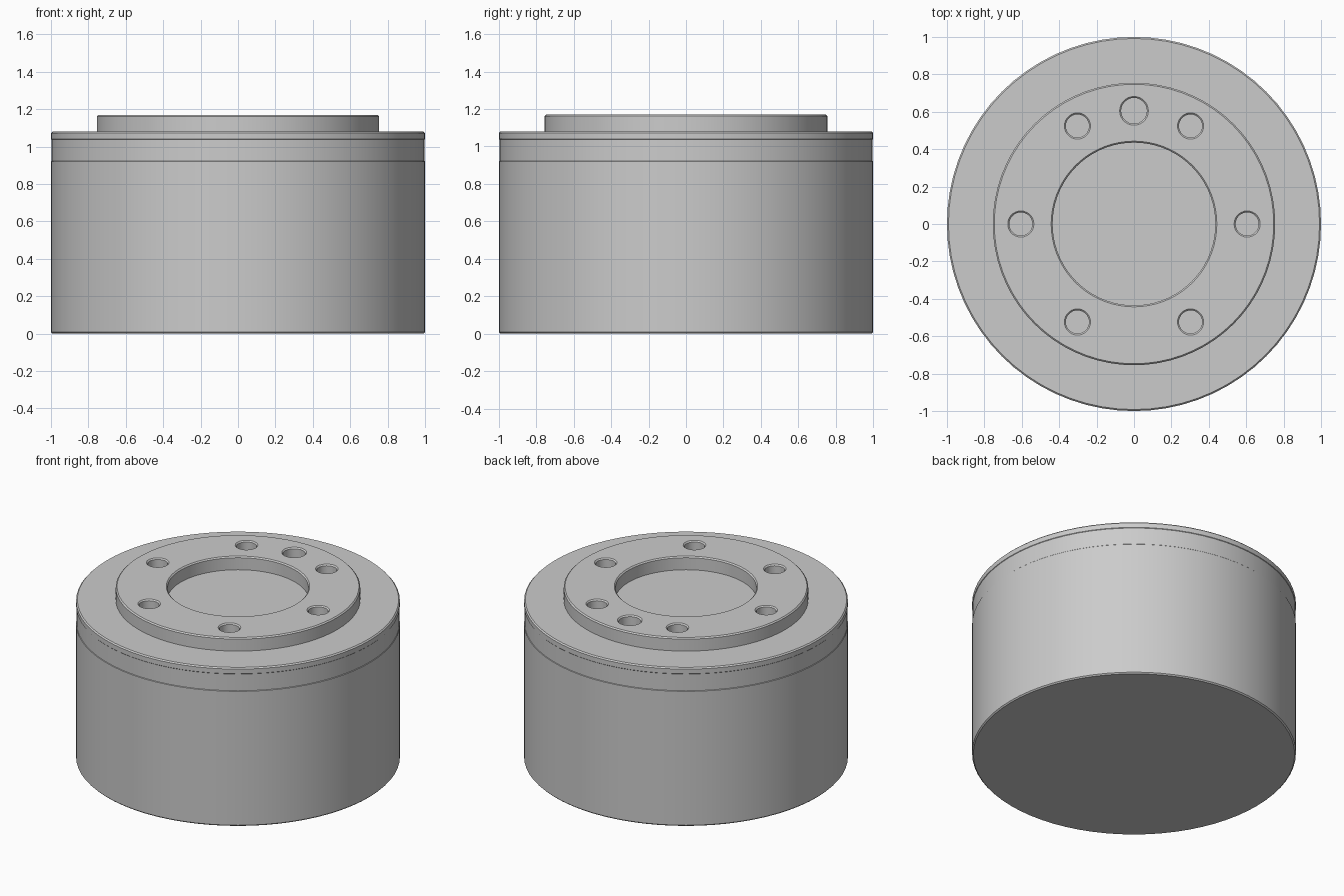
import bpy, bmesh, math
from mathutils import Vector

if "Cube" in bpy.data.objects:
    bpy.data.objects.remove(bpy.data.objects["Cube"], do_unlink=True)

grey = bpy.data.materials.new("machined grey")
grey.use_nodes = True
colour = (0.6, 0.6, 0.6, 1)
grey.diffuse_color = colour
grey.node_tree.nodes["Principled BSDF"].inputs["Base Color"].default_value = colour


def lathe(name, profile, steps, closed=False, at=(0, 0, 0)):
    """Spin a (radius, height) profile about the z axis."""
    bm = bmesh.new()
    verts = [bm.verts.new((r, 0, z)) for r, z in profile]
    edges = [bm.edges.new(pair) for pair in zip(verts, verts[1:])]
    if closed:
        edges.append(bm.edges.new((verts[-1], verts[0])))
    bmesh.ops.spin(bm, geom=verts + edges, cent=(0, 0, 0), axis=(0, 0, 1),
                   angle=math.tau, steps=steps, use_duplicate=False)
    bmesh.ops.remove_doubles(bm, verts=bm.verts, dist=1e-4)
    # Close the flat ends left open by solid profiles
    rims = [e for e in bm.edges if e.is_boundary]
    if rims:
        bmesh.ops.holes_fill(bm, edges=rims, sides=0)
    bmesh.ops.recalc_face_normals(bm, faces=bm.faces)
    bmesh.ops.translate(bm, verts=bm.verts, vec=Vector(at))
    mesh = bpy.data.meshes.new(name)
    bm.to_mesh(mesh)
    bm.free()
    mesh.materials.append(grey)
    obj = bpy.data.objects.new(name, mesh)
    bpy.context.collection.objects.link(obj)
    return obj


def smooth(obj):
    bpy.ops.object.select_all(action="DESELECT")
    obj.select_set(True)
    bpy.context.view_layer.objects.active = obj
    bpy.ops.object.shade_smooth_by_angle(angle=math.radians(30))


BODY_TOP, RING_TOP, C = 1.08, 1.17, 0.008

# Drum with a very slightly relieved band below its top edge
body = lathe("drum_body", [
    (1 - C, 0), (1, C), (1, 0.92), (0.997, 0.923), (0.997, 1.037),
    (1, 1.04), (1, BODY_TOP - C), (1 - C, BODY_TOP)], 72)
smooth(body)

# Raised flange ring with chamfered edges
ring = lathe("flange_ring", [
    (0.435, BODY_TOP), (0.755, BODY_TOP), (0.755, RING_TOP - C),
    (0.755 - C, RING_TOP), (0.435 + C, RING_TOP), (0.435, RING_TOP - C)],
    72, closed=True)

# Six bolt holes and one larger locating hole, each with a chamfered mouth
holes = [(60 * i, 0.062) for i in range(6)] + [(90, 0.069)]
for angle, r in holes:
    a = math.radians(angle)
    cutter = lathe("hole_cutter", [
        (r, BODY_TOP - 0.02), (r, RING_TOP - C), (r + 2 * C, RING_TOP + C)],
        28, at=(0.605 * math.cos(a), 0.605 * math.sin(a), 0))
    cutter.hide_render = True
    cutter.hide_set(True)
    cut = ring.modifiers.new("bolt hole", "BOOLEAN")
    cut.operation = "DIFFERENCE"
    cut.solver = "EXACT"
    cut.object = cutter

# Apply the cuts, then shade with sharp edges kept
bpy.context.view_layer.update()
bpy.ops.object.select_all(action="DESELECT")
ring.select_set(True)
bpy.context.view_layer.objects.active = ring
for mod in list(ring.modifiers):
    helper = mod.object
    bpy.ops.object.modifier_apply(modifier=mod.name)
    bpy.data.objects.remove(helper, do_unlink=True)
smooth(ring)
